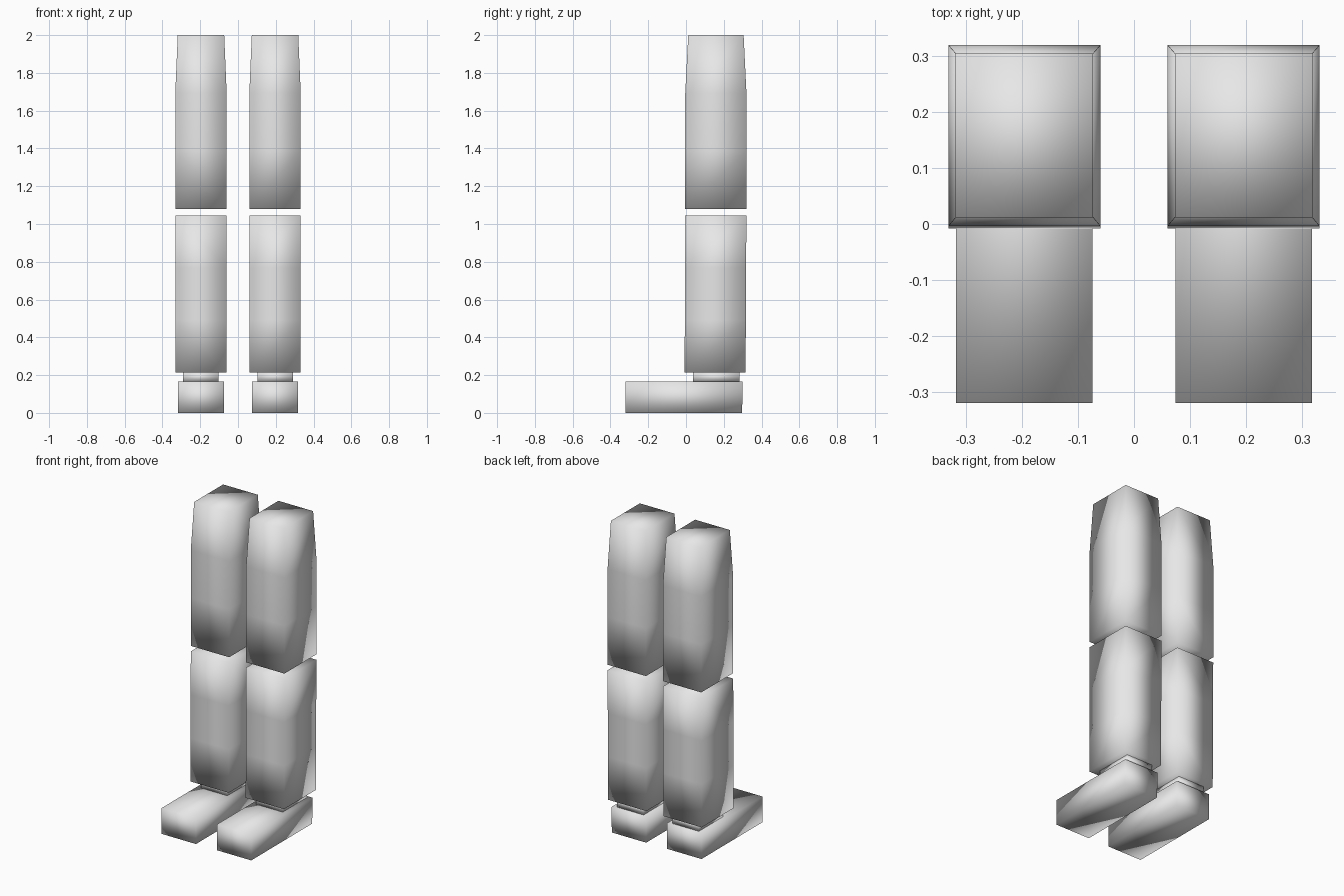
import bpy
import bmesh

default = bpy.data.objects.get("Cube")
if default:
    bpy.data.objects.remove(default, do_unlink=True)

# Single light grey material
grey = bpy.data.materials.new("light_grey")
grey.use_nodes = True
colour = (0.8, 0.8, 0.8, 1.0)
grey.diffuse_color = colour
grey.node_tree.nodes["Principled BSDF"].inputs["Base Color"].default_value = colour


def block(name, side, rings):
    """Closed smooth box lofted through (z, x_in, x_out, y_front, y_back) rings."""
    bm = bmesh.new()
    loops = []
    for z, xi, xo, yf, yb in rings:
        corners = ((xi, yf), (xo, yf), (xo, yb), (xi, yb))
        loops.append([bm.verts.new((side * x, y, z)) for x, y in corners])
    for low, high in zip(loops, loops[1:]):
        for i in range(4):
            j = (i + 1) % 4
            bm.faces.new((low[i], low[j], high[j], high[i]))
    bm.faces.new(loops[0][::-1])
    bm.faces.new(loops[-1])
    bmesh.ops.recalc_face_normals(bm, faces=bm.faces)
    for face in bm.faces:
        face.smooth = True
    mesh = bpy.data.meshes.new(name)
    bm.to_mesh(mesh)
    bm.free()
    mesh.materials.append(grey)
    obj = bpy.data.objects.new(name, mesh)
    bpy.context.collection.objects.link(obj)
    return obj


# Each part as cross-section rings from bottom to top, for the left leg
parts = {
    "thigh": [
        (1.08, 0.06, 0.332, -0.004, 0.32),
        (1.387, 0.06, 0.332, -0.004, 0.32),
        (1.693, 0.06, 0.332, -0.004, 0.32),
        (2.0, 0.073, 0.319, 0.012, 0.305),
    ],
    "shin": [
        (0.213, 0.06, 0.332, -0.008, 0.315),
        (0.49, 0.06, 0.332, -0.006, 0.317),
        (0.768, 0.06, 0.332, -0.005, 0.318),
        (1.045, 0.06, 0.332, -0.004, 0.32),
    ],
    "ankle": [
        (0.165, 0.102, 0.29, 0.038, 0.284),
        (0.213, 0.102, 0.29, 0.038, 0.284),
    ],
    "foot": [
        (0.0, 0.074, 0.318, -0.32, 0.297),
        (0.165, 0.074, 0.318, -0.32, 0.3),
    ],
}

# Mirror every part to both legs
for label, side in (("left", 1), ("right", -1)):
    for part, rings in parts.items():
        block(f"{label}_{part}", side, rings)
